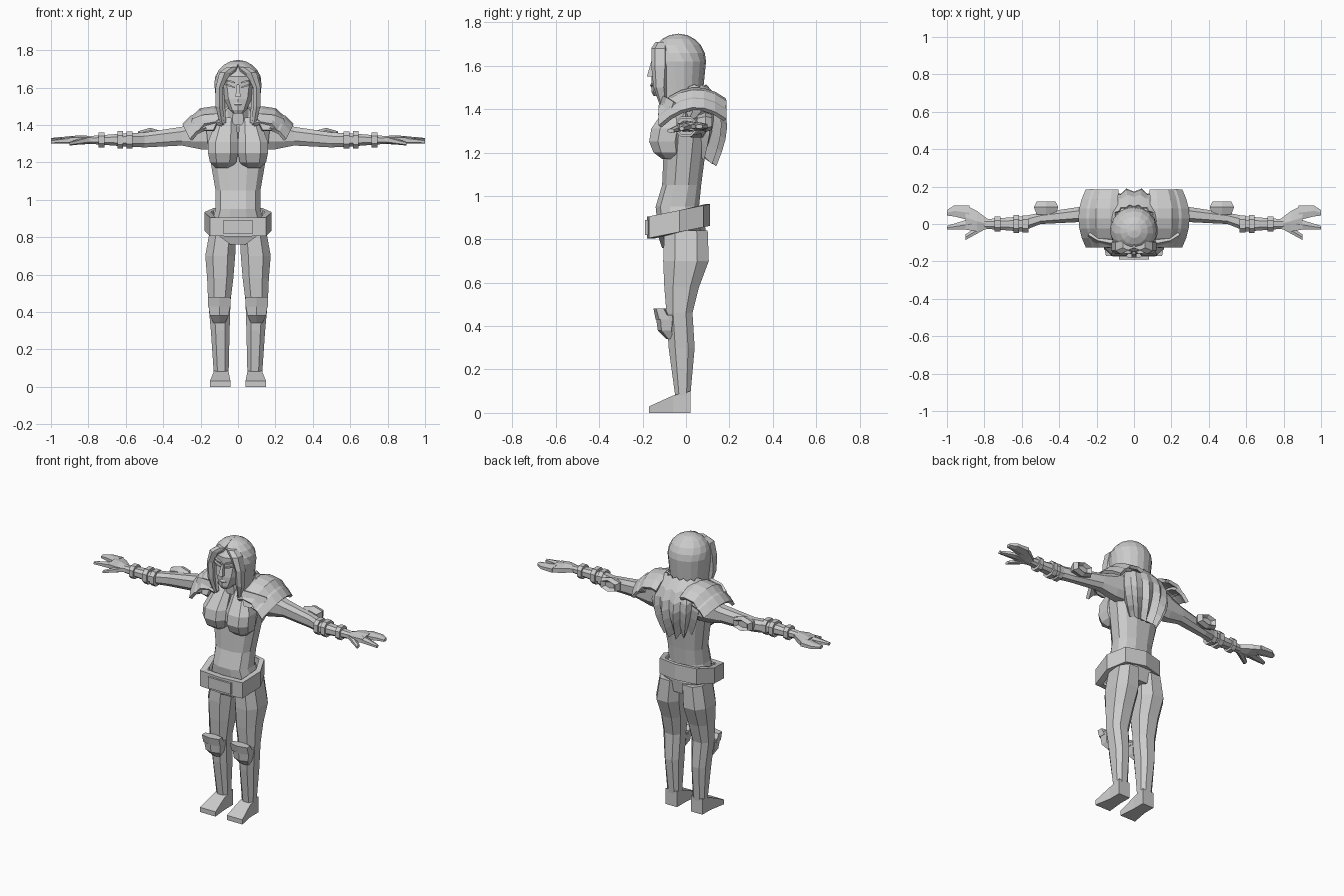
import bpy, bmesh
from math import sin, cos, pi, copysign

cube = bpy.data.objects.get("Cube")
if cube:
    bpy.data.objects.remove(cube)

colour = (.6, .6, .6, 1)
grey = bpy.data.materials.new("plain grey")
grey.use_nodes = True
grey.diffuse_color = colour
grey.node_tree.nodes["Principled BSDF"].inputs["Base Color"].default_value = colour


def skin(name, rows, closed=False, caps=False, mirror=False, thickness=0):
    """Bridge rows of points into a surface."""
    bm = bmesh.new()
    rings = [[bm.verts.new(point) for point in row] for row in rows]
    count = len(rings[0])
    for upper, lower in zip(rings, rings[1:]):
        for i in range(count if closed else count - 1):
            j = (i + 1) % count
            bm.faces.new((upper[i], upper[j], lower[j], lower[i]))
    if caps:
        bm.faces.new(rings[0])
        bm.faces.new(rings[-1])
    bmesh.ops.recalc_face_normals(bm, faces=bm.faces)
    mesh = bpy.data.meshes.new(name)
    bm.to_mesh(mesh)
    bm.free()
    mesh.materials.append(grey)
    part = bpy.data.objects.new(name, mesh)
    bpy.context.collection.objects.link(part)
    if thickness:
        solid = part.modifiers.new("thickness", "SOLIDIFY")
        solid.thickness = thickness
        solid.offset = 0
    if mirror:
        part.modifiers.new("mirror", "MIRROR")


def outline(sides, x=0, y=0, z=0, wide=0, deep=0, tall=0):
    """Rounded outline in the plane of the two half sizes that are given."""
    turns = [2 * pi * (i + .5) / sides for i in range(sides)]
    soft = lambda value: copysign(abs(value) ** .8, value)
    across = [soft(cos(turn)) for turn in turns]
    along = [soft(sin(turn)) for turn in turns]
    points = []
    for a, b in zip(across, along):
        a, b = a / max(across), b / max(along)
        if not tall:
            points.append((x + wide * a, y + deep * b, z))
        elif not wide:
            points.append((x, y + deep * a, z + tall * b))
        else:
            points.append((x + wide * a, y, z + tall * b))
    return points


def tube(name, *rings, sides=8, mirror=True):
    rows = [outline(sides, **ring) for ring in rings]
    skin(name, rows, closed=True, caps=True, mirror=mirror)


# Torso, neck and bust
tube("torso",
     dict(z=.77, wide=.08, deep=.08), dict(z=.85, y=-.02, wide=.15, deep=.11),
     dict(z=.95, y=-.04, wide=.12, deep=.1), dict(z=1.05, y=-.02, wide=.12, deep=.09),
     dict(z=1.28, wide=.16, deep=.1), dict(z=1.38, y=.02, wide=.17, deep=.09),
     dict(z=1.45, y=.02, wide=.11, deep=.08), dict(z=1.5, wide=.06, deep=.06),
     sides=12, mirror=False)
tube("neck", dict(z=1.4, y=-.02, wide=.06, deep=.06),
     dict(z=1.56, y=-.03, wide=.05, deep=.06), mirror=False)
tube("bust",
     dict(z=1.17, x=.08, y=-.07, wide=.04, deep=.04),
     dict(z=1.2, x=.08, y=-.08, wide=.07, deep=.07),
     dict(z=1.25, x=.08, y=-.09, wide=.08, deep=.08),
     dict(z=1.31, x=.08, y=-.08, wide=.08, deep=.08),
     dict(z=1.44, x=.06, y=-.03, wide=.05, deep=.04))

# Belt, tilted down at the front
half = [(0, -.18), (.15, -.17), (.18, -.03), (.13, .08), (0, .11)]
loop = half + [(-x, y) for x, y in half[3:0:-1]]
belt = [[(x * size, y * size, z + y / 5) for x, y in loop]
        for size, z in ((.8, .84), (1, .84), (1, .94), (.8, .94))]
skin("belt", belt, closed=True)
tube("buckle", dict(z=.82, y=-.17, wide=.08, deep=.02),
     dict(z=.89, y=-.17, wide=.08, deep=.02), sides=4, mirror=False)
tube("front_flap", dict(z=.76, y=-.09, wide=.04, deep=.02),
     dict(z=.82, y=-.1, wide=.12, deep=.03), sides=4, mirror=False)

# Legs and feet
tube("leg",
     dict(z=.84, x=.08, wide=.07, deep=.1), dict(z=.7, x=.095, wide=.08, deep=.105),
     dict(z=.58, x=.095, y=-.02, wide=.07, deep=.08),
     dict(z=.46, x=.1, y=-.03, wide=.06, deep=.06),
     dict(z=.3, x=.095, y=-.02, wide=.05, deep=.06),
     dict(z=.08, x=.09, y=-.015, wide=.04, deep=.035))
tube("foot",
     dict(y=.02, x=.09, z=.05, wide=.04, tall=.05),
     dict(y=-.06, x=.09, z=.04, wide=.04, tall=.04),
     dict(y=-.17, x=.095, z=.015, wide=.055, tall=.015), sides=4)
tube("knee_guard",
     dict(z=.34, x=.1, y=-.07, wide=.03, deep=.02),
     dict(z=.38, x=.1, y=-.09, wide=.05, deep=.04),
     dict(z=.45, x=.1, y=-.09, wide=.06, deep=.05), sides=6)
tube("knee_guard_rim",
     dict(z=.43, x=.1, y=-.1, wide=.06, deep=.04),
     dict(z=.48, x=.1, y=-.12, wide=.06, deep=.03), sides=6)

# Arms, bracelets and elbow guards
tube("arm",
     dict(x=.1, y=.05, z=1.36, deep=.06, tall=.09),
     dict(x=.2, y=.05, z=1.35, deep=.05, tall=.08),
     dict(x=.3, y=.05, z=1.34, deep=.04, tall=.05),
     dict(x=.5, y=.03, z=1.32, deep=.03, tall=.04),
     dict(x=.6, z=1.32, deep=.04, tall=.035),
     dict(x=.8, z=1.32, deep=.025, tall=.02))
for middle, size in ((.58, .046), (.63, .047), (.73, .04)):
    tube("bracelet", *[dict(x=middle + shift, z=1.32, deep=size, tall=size)
                       for shift in (-.015, .015)])
tube("elbow_guard",
     dict(y=.05, x=.47, z=1.34, wide=.05, tall=.03),
     dict(y=.09, x=.47, z=1.34, wide=.065, tall=.045),
     dict(y=.12, x=.47, z=1.34, wide=.05, tall=.035),
     dict(y=.1, x=.47, z=1.34, wide=.03, tall=.02), sides=6)

# Hands
tube("palm",
     dict(x=.78, z=1.32, deep=.025, tall=.02),
     dict(x=.84, y=.015, z=1.32, deep=.055, tall=.025),
     dict(x=.9, y=.035, z=1.32, deep=.065, tall=.02), sides=6)
tube("fingers",
     dict(x=.88, y=.06, z=1.32, deep=.04, tall=.02),
     dict(x=.96, y=.07, z=1.32, deep=.03, tall=.015),
     dict(x=1, y=.06, z=1.32, deep=.015, tall=.01), sides=6)
tube("index_finger",
     dict(x=.87, z=1.32, deep=.03, tall=.02),
     dict(x=1, y=-.02, z=1.31, deep=.01, tall=.01), sides=6)
tube("thumb",
     dict(x=.8, y=-.01, z=1.32, deep=.02, tall=.02),
     dict(x=.9, y=-.07, z=1.3, deep=.015, tall=.01), sides=6)


# Shoulder plates: arched from front to back, stepping outwards
def shoulder_plate(name, profile):
    rows = []
    for x, z in profile:
        row = []
        for step in range(-3, 4):
            t = step / 3
            pull = t * t * (x - .06) / 6
            row.append((x - pull, .03 + .15 * t, z - .065 * t * t + .015 * t))
        rows.append(row)
    skin(name, rows, mirror=True, thickness=.02)


shoulder_plate("upper_shoulder_plate", [(.09, 1.48), (.13, 1.49), (.2, 1.48), (.24, 1.44)])
shoulder_plate("lower_shoulder_plate", [(.19, 1.46), (.25, 1.44), (.29, 1.4)])
skin("front_shoulder_flap",
     [[(.09, -.1, 1.46), (.19, -.08, 1.45), (.24, -.05, 1.43)],
      [(.13, -.12, 1.37), (.2, -.11, 1.37), (.25, -.07, 1.37)]],
     mirror=True, thickness=.02)

# Pleated cloth gathered on the back
pleats, levels = 14, 6
cloth = []
for level in range(levels + 1):
    t = level / levels
    swell = sin(pi * t ** .8)
    fold = .01 + .02 * t
    row = []
    for i in range(pleats + 1):
        turn = pi * i / pleats
        inset = fold * (i % 2)
        width = .11 + .07 * swell - inset
        depth = .09 + .07 * swell + .04 * t - inset
        lift = inset + .05 * t * (1 - sin(turn))
        row.append((width * cos(turn), .01 + depth * sin(turn) ** .7, 1.5 - .36 * t + lift))
    cloth.append(row)
cloth.append([(x * .7, .08, z + .04) for x, y, z in cloth[-1]])
skin("back_cloth", cloth, thickness=.01)

# Head and face
tube("head",
     dict(z=1.46, y=-.11, wide=.025, deep=.04), dict(z=1.48, y=-.09, wide=.045, deep=.07),
     dict(z=1.54, y=-.06, wide=.075, deep=.1), dict(z=1.6, y=-.05, wide=.085, deep=.1),
     dict(z=1.66, y=-.05, wide=.085, deep=.1), dict(z=1.71, y=-.04, wide=.06, deep=.07),
     sides=10, mirror=False)
tube("nose", dict(z=1.55, y=-.16, wide=.014, deep=.02),
     dict(z=1.62, y=-.15, wide=.006, deep=.01), sides=4, mirror=False)
tube("lips", dict(z=1.5, y=-.15, wide=.01, deep=.01), dict(z=1.51, y=-.15, wide=.025, deep=.015),
     dict(z=1.52, y=-.15, wide=.01, deep=.01), sides=6, mirror=False)
for feature, height in (("eye", 1.6), ("brow", 1.625)):
    tube(feature, dict(x=.015, y=-.15, z=height, deep=.008, tall=.003),
         dict(x=.045, y=-.15, z=height + .01, deep=.008, tall=.005),
         dict(x=.07, y=-.135, z=height + .015, deep=.008, tall=.002), sides=4)

# Hair: a dome that runs down into a curtain, open around the face
hair = []
for level in range(9):
    tilt = min(level, 5) * pi / 10
    drop = max(level - 5, 0) * .07
    radius = .12 * sin(tilt) - drop / 10
    gap = max(tilt - .8, 0)
    turns = [gap + (pi - gap) * i / 7 for i in range(15)]
    turns = [gap + (2 * pi - 2 * gap) * i / 14 for i in range(15)]
    hair.append([(radius * sin(turn), -.035 - radius * cos(turn), 1.62 + .12 * cos(tilt) - drop)
                 for turn in turns])
skin("hair", hair, thickness=.015)
tube("front_lock",
     dict(z=1.4, x=.085, y=-.1, wide=.01, deep=.015),
     dict(z=1.5, x=.1, y=-.12, wide=.02, deep=.03),
     dict(z=1.6, x=.1, y=-.12, wide=.02, deep=.04),
     dict(z=1.68, x=.07, y=-.12, wide=.03, deep=.04),
     dict(z=1.71, x=.03, y=-.11, wide=.03, deep=.03), sides=6)
